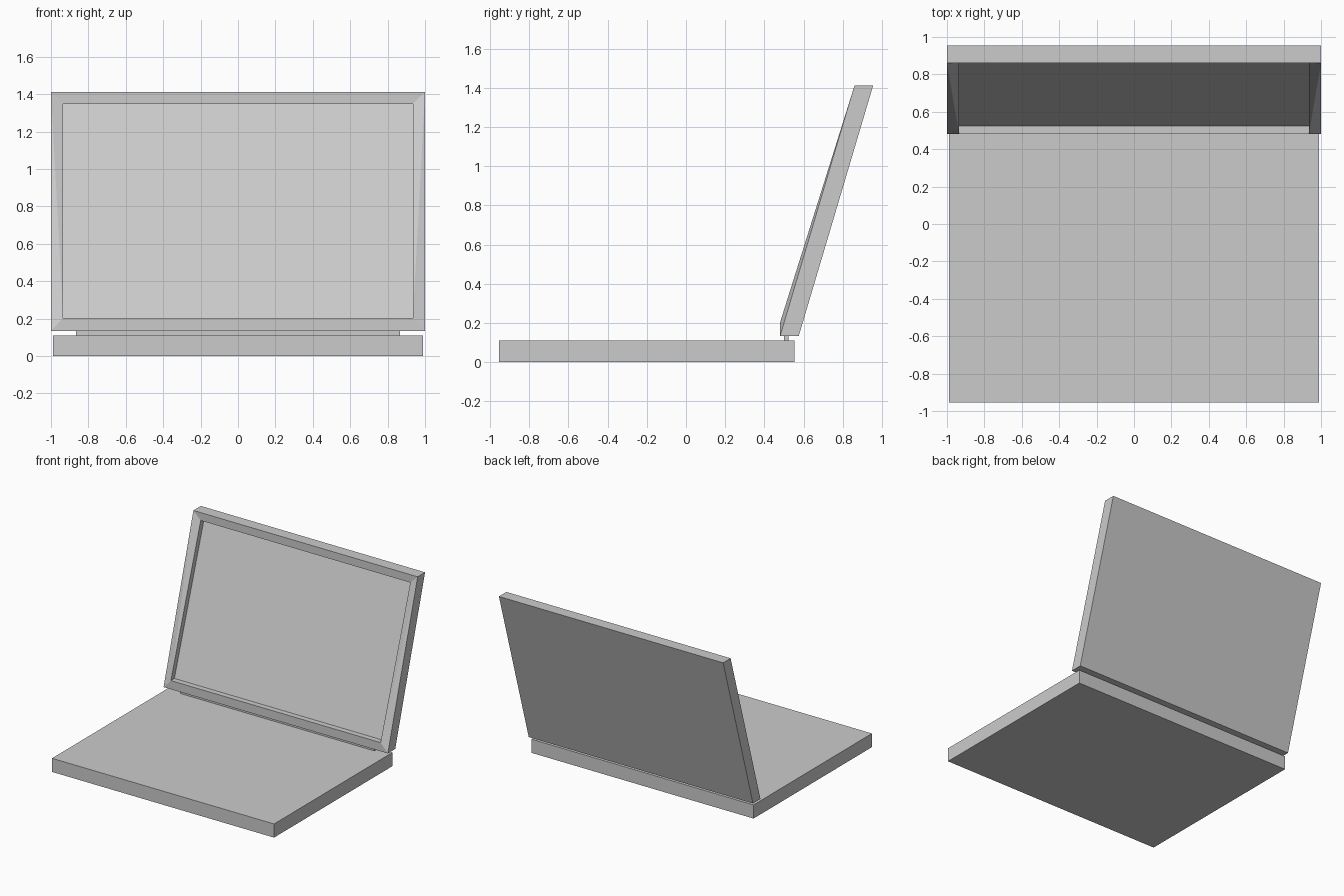
import bpy
import bmesh

if "Cube" in bpy.data.objects:
    bpy.data.objects.remove(bpy.data.objects["Cube"], do_unlink=True)

GREY = (0.6, 0.6, 0.6, 1.0)
grey = bpy.data.materials.new("plain grey")
grey.use_nodes = True
grey.diffuse_color = GREY
grey.node_tree.nodes["Principled BSDF"].inputs["Base Color"].default_value = GREY


def add_object(name, bm):
    bmesh.ops.recalc_face_normals(bm, faces=bm.faces)
    mesh = bpy.data.meshes.new(name)
    bm.to_mesh(mesh)
    bm.free()
    mesh.materials.append(grey)
    obj = bpy.data.objects.new(name, mesh)
    bpy.context.collection.objects.link(obj)
    return obj


def box(name, half_width, y0, y1, z0, z1):
    bm = bmesh.new()
    bmesh.ops.create_cube(bm, size=1)
    for v in bm.verts:
        v.co.x *= 2 * half_width
        v.co.y = y1 if v.co.y > 0 else y0
        v.co.z = z1 if v.co.z > 0 else z0
    return add_object(name, bm)


def ring(bm, half_width, bottom, top):
    """Rectangle of vertices from its bottom and top (y, z) positions."""
    corners = ((-1, bottom), (1, bottom), (1, top), (-1, top))
    return [bm.verts.new((side * half_width, *yz)) for side, yz in corners]


# Keyboard half and the hinge strip
box("base", 0.99, -0.955, 0.553, 0, 0.11)
box("hinge", 0.865, 0.50, 0.522, 0.105, 0.14)

# Leaning lid: back, outer edge, frame and recessed screen as nested rings
bm = bmesh.new()
back = ring(bm, 1, (0.575, 0.133), (0.955, 1.412))
rim = ring(bm, 1, (0.48, 0.133), (0.86, 1.412))
frame = ring(bm, 0.935, (0.48, 0.203), (0.86, 1.348))
screen = ring(bm, 0.935, (0.525, 0.203), (0.905, 1.348))

bm.faces.new(back)
bm.faces.new(screen)
for i in range(4):
    j = (i + 1) % 4
    bm.faces.new((back[i], back[j], rim[j], rim[i]))
    bm.faces.new((frame[i], frame[j], screen[j], screen[i]))
    if i % 2 == 0:
        bm.faces.new((rim[i], rim[j], frame[j], frame[i]))

# Twisted side strips of the frame, folded from top outer to bottom inner corner
for low, high in ((0, 3), (1, 2)):
    bm.faces.new((rim[low], rim[high], frame[low]))
    bm.faces.new((rim[high], frame[high], frame[low]))
add_object("lid", bm)
